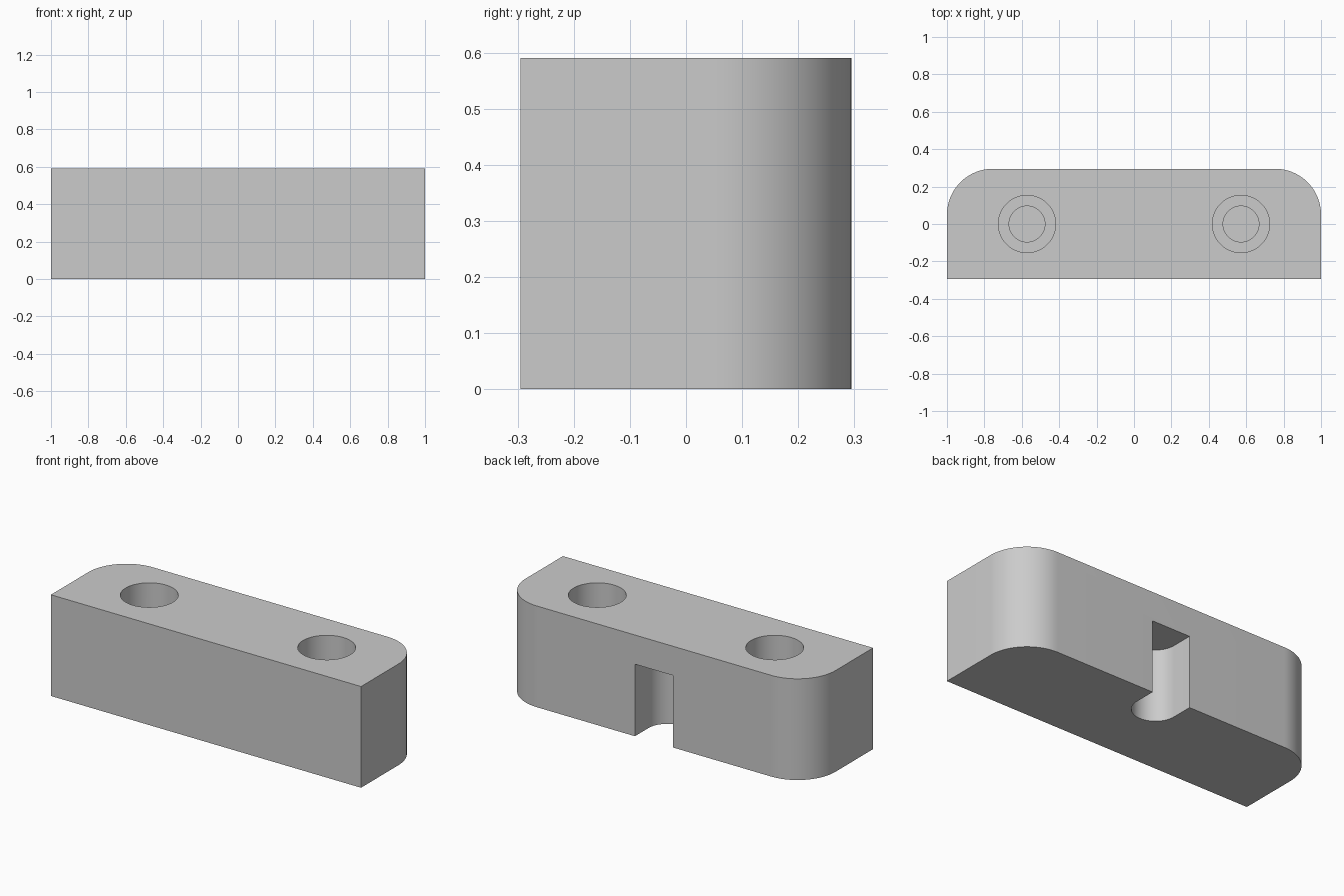
import bpy
import bmesh
from math import pi, cos, sin, radians

LENGTH, DEPTH, HEIGHT = 2.0, 0.59, 0.59
CORNER = 0.245                      # rear corner radius
HOLE_X = 0.572                      # hole spacing from the middle
BORE_R, BORE_FLOOR = 0.153, 0.27    # wide upper part of each hole
PILOT_R, PILOT_FLOOR = 0.096, 0.1   # narrow lower part of each hole
SLOT_R, SLOT_Y, SLOT_TOP = 0.123, 0.17, 0.42

cube = bpy.data.objects.get("Cube")
if cube:
    bpy.data.objects.remove(cube, do_unlink=True)

grey = bpy.data.materials.new("plain grey")
grey.use_nodes = True
grey.diffuse_color = (0.6, 0.6, 0.6, 1)
grey.node_tree.nodes["Principled BSDF"].inputs["Base Color"].default_value = (0.6, 0.6, 0.6, 1)


def arc(cx, cy, r, start, end, steps):
    """Points along an arc, angles in degrees."""
    angles = [radians(start + (end - start) * i / steps) for i in range(steps + 1)]
    return [(cx + r * cos(a), cy + r * sin(a)) for a in angles]


def prism(name, outline, z0, z1):
    """Extrude a flat counter-clockwise outline between two heights."""
    bm = bmesh.new()
    base = bm.faces.new([bm.verts.new((x, y, z0)) for x, y in outline])
    top = bmesh.ops.extrude_face_region(bm, geom=[base])["geom"]
    moved = [v for v in top if isinstance(v, bmesh.types.BMVert)]
    bmesh.ops.translate(bm, verts=moved, vec=(0, 0, z1 - z0))
    bmesh.ops.recalc_face_normals(bm, faces=bm.faces)
    mesh = bpy.data.meshes.new(name)
    bm.to_mesh(mesh)
    bm.free()
    mesh.materials.append(grey)
    obj = bpy.data.objects.new(name, mesh)
    bpy.context.collection.objects.link(obj)
    return obj


def cut(target, cutter):
    """Subtract the cutter for good and remove it."""
    cutter.hide_render = True
    mod = target.modifiers.new(cutter.name, "BOOLEAN")
    mod.operation = "DIFFERENCE"
    mod.solver = "EXACT"
    mod.object = cutter
    bpy.context.view_layer.objects.active = target
    bpy.ops.object.modifier_apply(modifier=mod.name)
    bpy.data.objects.remove(cutter, do_unlink=True)


# Block: square front corners, rounded rear corners
hx, hy = LENGTH / 2, DEPTH / 2
outline = [(-hx, -hy), (hx, -hy)]
outline += arc(hx - CORNER, hy - CORNER, CORNER, 0, 90, 24)
outline += arc(CORNER - hx, hy - CORNER, CORNER, 90, 180, 24)
block = prism("mounting_block", outline, 0, HEIGHT)

# Stepped blind holes in the top
for side in (-1, 1):
    for name, r, floor in (("bore", BORE_R, BORE_FLOOR), ("pilot", PILOT_R, PILOT_FLOOR)):
        circle = arc(side * HOLE_X, 0, r, 0, 360, 64)[:-1]
        cut(block, prism(name + "_cutter", circle, floor, HEIGHT + 0.1))

# Round-ended slot, open at the rear and underneath
slot = arc(0, SLOT_Y, SLOT_R, 180, 360, 32) + [(SLOT_R, hy + 0.1), (-SLOT_R, hy + 0.1)]
cut(block, prism("slot_cutter", slot, -0.1, SLOT_TOP))

# Smooth curved walls, crisp rims
bpy.ops.object.select_all(action="DESELECT")
block.select_set(True)
bpy.context.view_layer.objects.active = block
bpy.ops.object.shade_smooth_by_angle(angle=radians(30))
